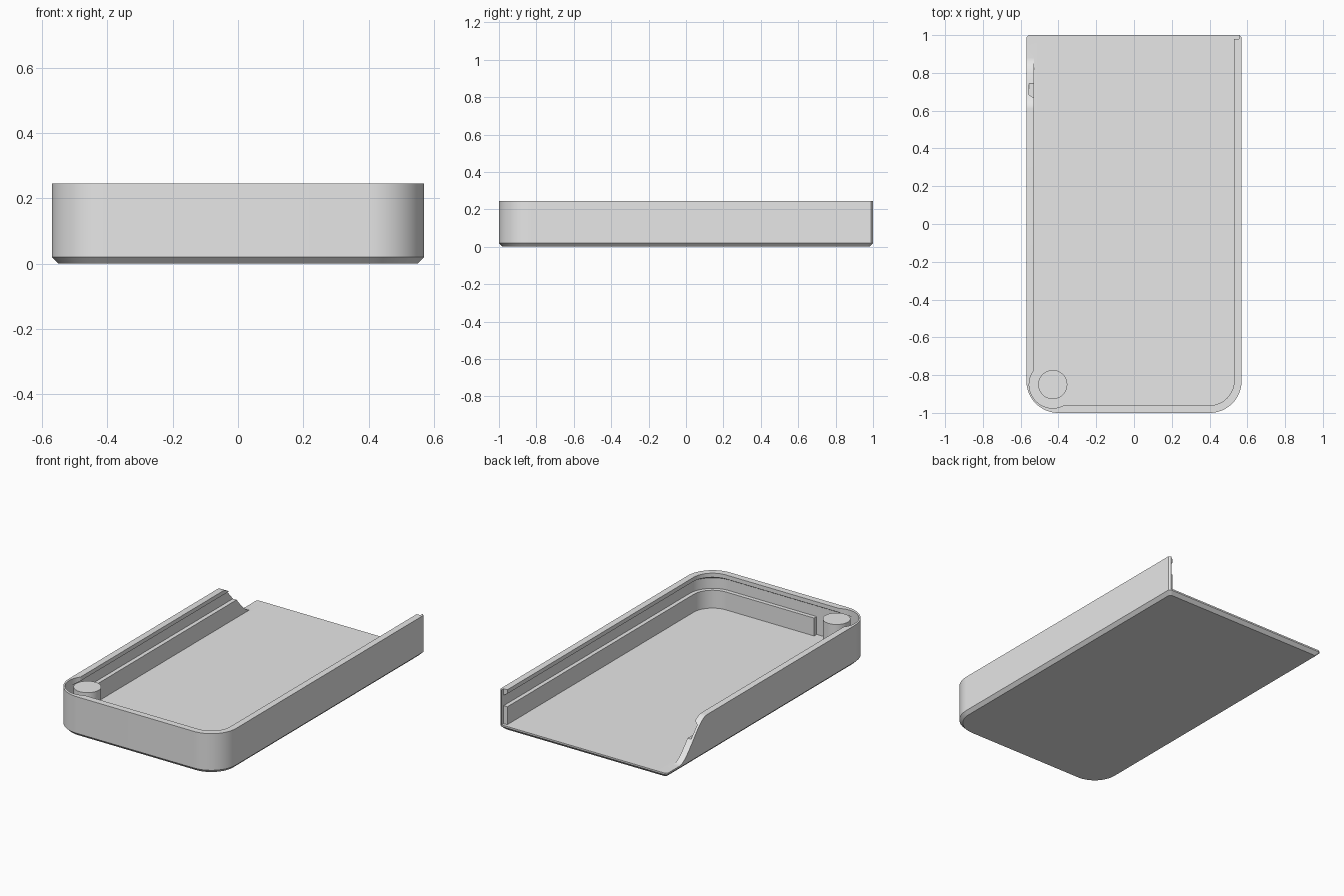
import bpy, bmesh, math

cube = bpy.data.objects.get("Cube")
if cube:
    bpy.data.objects.remove(cube, do_unlink=True)

HX, HEIGHT, FLOOR, RADIUS = 0.57, 0.245, 0.03, 0.17
GROOVE, LIP = 0.015, 0.04          # wall thickness at the groove and at the lip
POST = (-0.43, -0.85)

grey = bpy.data.materials.new("light_grey")
grey.use_nodes = True
grey.diffuse_color = (0.8, 0.8, 0.8, 1)
grey.node_tree.nodes["Principled BSDF"].inputs["Base Color"].default_value = (0.8, 0.8, 0.8, 1)


def loft(name, rings):
    """Skin a stack of equal-length point rings and cap both ends."""
    bm = bmesh.new()
    loops = [[bm.verts.new(p) for p in ring] for ring in rings]
    n = len(loops[0])
    for a, b in zip(loops, loops[1:]):
        for i in range(n):
            j = (i + 1) % n
            bm.faces.new((a[i], a[j], b[j], b[i]))
    bm.faces.new(loops[0][::-1])
    bm.faces.new(loops[-1])
    bmesh.ops.recalc_face_normals(bm, faces=bm.faces)
    mesh = bpy.data.meshes.new(name)
    bm.to_mesh(mesh)
    bm.free()
    mesh.materials.append(grey)
    obj = bpy.data.objects.new(name, mesh)
    bpy.context.collection.objects.link(obj)
    return obj


def outline(inset, z, back):
    """Plan outline with two round front corners and nipped back corners."""
    x, r, nip = HX - inset, RADIUS - inset, 0.012
    half = [(x - nip, back), (x, back - nip)]
    for i in range(17):
        a = math.radians(90) * i / 16
        half.append((x - r + r * math.cos(a), RADIUS - 1 - r * math.sin(a)))
    return [(px, py, z) for px, py in half] + [(-px, py, z) for px, py in reversed(half)]


def disc(radius, z):
    return [(POST[0] + radius * math.cos(math.tau * i / 48),
             POST[1] + radius * math.sin(math.tau * i / 48), z) for i in range(48)]


def box(name, x0, x1, y0, y1, z0, z1):
    return loft(name, [[(x0, y0, z), (x1, y0, z), (x1, y1, z), (x0, y1, z)] for z in (z0, z1)])


# Outer shell with chamfered underside
tray = loft("tray", [outline(0.02, 0, 0.98), outline(0, 0.02, 1), outline(0, HEIGHT, 1)])

# Cavity: lower ledge, groove, then overhanging lip
levels = [(LIP, FLOOR), (LIP, 0.14), (GROOVE, 0.14), (GROOVE, 0.205), (LIP, 0.22), (LIP, 0.4)]
cutters = [loft("cavity_cutter", [outline(i, z, 1.2) for i, z in levels])]

# Round pocket about the post, and the gap in the ledge beside it
cutters.append(loft("pocket_cutter", [disc(0.125, FLOOR), disc(0.125, 0.4)]))
cutters.append(box("ledge_gap_cutter", -0.4, -0.2, GROOVE - 1, -0.9, FLOOR, 0.18))

# Thin back end of the left wall
cutters.append(box("wall_end_cutter", 0.5, HX - GROOVE, 0.98, 1.2, FLOOR, 0.4))

# Right wall sweeps down to the floor in an S curve
curve = []
for i in range(25):
    t = i / 24
    curve.append((0.61 + 0.27 * t, HEIGHT - (HEIGHT - FLOOR) * t * t * (3 - 2 * t)))
curve += [(1.2, FLOOR), (1.2, 0.4), (0.61, 0.4)]
cutters.append(loft("slope_cutter", [[(x, y, z) for y, z in curve] for x in (-0.7, -0.5)]))

bpy.context.view_layer.objects.active = tray
for cutter in cutters:
    cutter.hide_render = True
    mod = tray.modifiers.new(cutter.name, "BOOLEAN")
    mod.operation, mod.solver, mod.object = "DIFFERENCE", "EXACT", cutter
    bpy.ops.object.modifier_apply(modifier=mod.name)
    bpy.data.objects.remove(cutter, do_unlink=True)

# Corner post
post = loft("corner_post", [disc(0.077, 0.02), disc(0.077, 0.24)])

# Smooth the curves, keep the edges crisp
bpy.ops.object.select_all(action="DESELECT")
for obj in (tray, post):
    obj.select_set(True)
bpy.ops.object.shade_smooth_by_angle(angle=math.radians(25))
